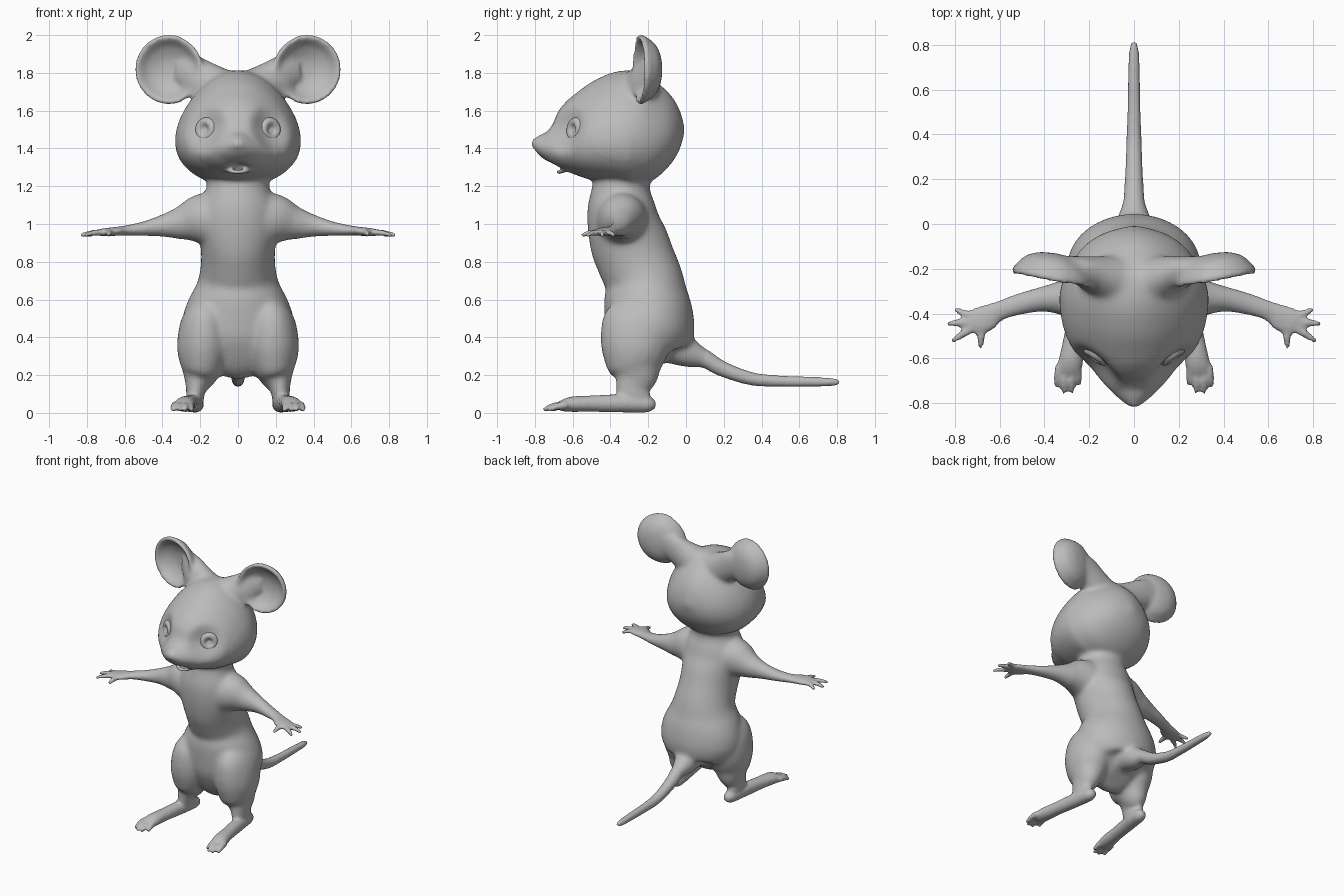
import bpy, bmesh, math
from mathutils import Vector

cube = bpy.data.objects.get("Cube")
if cube:
    bpy.data.objects.remove(cube, do_unlink=True)

grey = bpy.data.materials.new("soft grey")
grey.use_nodes = True
grey.diffuse_color = (0.5, 0.5, 0.5, 1)
grey.node_tree.nodes["Principled BSDF"].inputs["Base Color"].default_value = grey.diffuse_color

X, Y = Vector((1, 0, 0)), Vector((0, 1, 0))


def refine(stations, steps):
    """Smooth curve through stations of any number of values."""
    out = []
    last = len(stations) - 1
    for i in range(last):
        p0, p1 = stations[max(i - 1, 0)], stations[i]
        p2, p3 = stations[i + 1], stations[min(i + 2, last)]
        for k in range(steps):
            t = k / steps
            out.append([b + 0.5 * t * (c - a + t * (2 * a - 5 * b + 4 * c - d + t * (3 * (b - c) + d - a)))
                        for a, b, c, d in zip(p0, p1, p2, p3)])
    out.append(list(stations[-1]))
    return out


def skin(bm, rings):
    """Closed surface over a list of rings."""
    loops = [[bm.verts.new(co) for co in ring] for ring in rings]
    n = len(loops[0])
    for a, b in zip(loops, loops[1:]):
        for i in range(n):
            j = (i + 1) % n
            bm.faces.new((a[i], a[j], b[j], b[i]))
    bm.faces.new(loops[0][::-1])
    bm.faces.new(loops[-1])


def tube(bm, stations, side=X, taper=0.0, n=32, steps=5):
    """Loft of ellipses; each station is x, y, z, half width along side, other half width."""
    path = refine(stations, steps)
    points = [Vector(p[:3]) for p in path]
    rings = []
    for i, p in enumerate(path):
        tangent = (points[min(i + 1, len(path) - 1)] - points[max(i - 1, 0)]).normalized()
        u = (side - tangent * side.dot(tangent)).normalized()
        v = tangent.cross(u)
        a, b = max(p[3], 0.004), max(p[4], 0.004)
        ring = []
        for k in range(n):
            c, s = math.cos(math.tau * k / n), math.sin(math.tau * k / n)
            ring.append(points[i] + u * (a * c * (1 - taper * s)) + v * (b * s))
        rings.append(ring)
    skin(bm, rings)


def revolve(bm, centre, normal, profile, n=40):
    """Turned shape; the profile is radius and height along the normal."""
    turn = Vector(normal).to_track_quat('Z', 'Y')
    rings = []
    for r, h in refine(profile, 4):
        r = max(r, 0.003)
        rings.append([Vector(centre) + turn @ Vector((r * math.cos(math.tau * k / n),
                                                      r * math.sin(math.tau * k / n), h))
                      for k in range(n)])
    skin(bm, rings)


def dent(bm, centre, radius, push):
    """Soft push of the surface near a point."""
    for v in bm.verts:
        d = (v.co - Vector(centre)).length / radius
        if d < 1:
            v.co += Vector(push) * (1 - d * d) ** 2


def finish(name, bm):
    bmesh.ops.recalc_face_normals(bm, faces=bm.faces)
    mesh = bpy.data.meshes.new(name)
    bm.to_mesh(mesh)
    bm.free()
    mesh.shade_smooth()
    mesh.materials.append(grey)
    obj = bpy.data.objects.new(name, mesh)
    bpy.context.scene.collection.objects.link(obj)
    return obj


body = bmesh.new()

# head, from the back of the skull to the nose: y, centre z, half width, half height
skull = [(-.008, 1.5, .02, .02), (-.04, 1.5, .13, .12), (-.1, 1.5, .22, .205), (-.2, 1.5, .29, .285),
         (-.3, 1.505, .322, .31), (-.4, 1.49, .322, .29), (-.5, 1.465, .3, .25), (-.59, 1.44, .255, .205),
         (-.67, 1.42, .178, .14), (-.73, 1.417, .115, .085), (-.78, 1.425, .062, .048), (-.815, 1.432, .018, .016)]
tube(body, [(0, y, z, a, b) for y, z, a, b in skull], taper=0.22, n=56)

# eye hollows and mouth
for s in (1, -1):
    dent(body, (.172 * s, -.63, 1.5), .15, (-.03 * s, .045, 0))
dent(body, (0, -.68, 1.3), .07, (0, .03, .02))
tube(body, [(-.08, -.61, 1.285, .01, .01), (-.04, -.655, 1.28, .014, .012), (0, -.67, 1.275, .015, .013),
            (.04, -.655, 1.28, .014, .012), (.08, -.61, 1.285, .01, .01)], side=Y, n=12)

# torso: z, centre y, half width, half depth
trunk = [(.25, -.14, .08, .12), (.3, -.17, .22, .19), (.4, -.185, .29, .23), (.5, -.195, .295, .235),
         (.6, -.21, .262, .225), (.7, -.222, .212, .207), (.8, -.262, .196, .207), (.9, -.3, .2, .208),
         (1, -.33, .215, .193), (1.1, -.343, .205, .178), (1.2, -.343, .165, .152), (1.32, -.33, .18, .15)]
tube(body, [(0, y, z, a, b) for z, y, a, b in trunk], n=48)

# tail: y, z, radius
tail = [(-.08, .36, .1), (.02, .315, .078), (.1, .285, .05), (.2, .23, .041), (.35, .18, .035),
        (.5, .168, .03), (.65, .165, .027), (.77, .163, .022), (.815, .163, .01)]
tube(body, [(0, y, z, r, r) for y, z, r in tail], n=20)

ear_profile = [(0, -.09), (.08, -.08), (.14, -.05), (.176, 0), (.184, .02), (.174, .036),
               (.155, .025), (.12, -.01), (.06, -.038), (0, -.045)]

for s in (1, -1):
    # ear dish and its root
    revolve(body, (.36 * s, -.22, 1.818), (.2 * s, -1, 0), ear_profile)
    tube(body, [(.06 * s, -.26, 1.69, .12, .12), (.17 * s, -.225, 1.75, .085, .11),
                (.25 * s, -.195, 1.8, .055, .1), (.32 * s, -.17, 1.82, .03, .08)], side=Y)

    # arm: x, y, z, half depth, half height
    arm = [(.08, -.34, 1.02, .15, .15), (.2, -.335, 1.025, .125, .135), (.3, -.33, 1.005, .085, .09),
           (.4, -.335, .99, .057, .058), (.5, -.355, .975, .048, .038), (.6, -.387, .965, .044, .026),
           (.66, -.42, .96, .06, .023), (.71, -.44, .956, .06, .021), (.735, -.45, .955, .04, .015)]
    tube(body, [(s * x, y, z, a, b) for x, y, z, a, b in arm], side=Y)

    # fingers fanned out from the palm
    for x, y in ((.8, -.38), (.835, -.445), (.815, -.525), (.685, -.555)):
        root, tip = Vector((.68 * s, -.435, .957)), Vector((x * s, y, .94))
        mid = root.lerp(tip, .6) + Vector((0, 0, .006))
        side = (tip - root).cross(Vector((0, 0, 1))).normalized()
        tube(body, [(*root, .024, .018), (*mid, .018, .016), (*tip, .011, .01)], side=side, n=14)

    # thigh and ankle
    leg = [(.15, -.23, .56, .08, .14), (.175, -.25, .48, .125, .19), (.182, -.268, .36, .14, .185),
           (.19, -.272, .26, .122, .155), (.205, -.268, .19, .09, .12), (.222, -.283, .13, .056, .088),
           (.226, -.275, .08, .046, .088), (.226, -.265, .03, .04, .08)]
    tube(body, [(s * x, *rest) for x, *rest in leg])

    # long foot
    foot = [(.22, -.16, .04, .018, .018), (.222, -.2, .045, .042, .042), (.235, -.3, .05, .047, .048),
            (.25, -.4, .05, .046, .047), (.265, -.5, .049, .047, .043), (.28, -.6, .046, .054, .041),
            (.29, -.655, .038, .054, .03), (.293, -.68, .034, .035, .016)]
    tube(body, [(s * x, *rest) for x, *rest in foot])

    # toes
    for x, y in ((.243, -.72), (.277, -.755), (.313, -.757), (.346, -.73)):
        base = .293 + (x - .293) * .8
        tube(body, [(s * base, -.63, .042, .018, .02), (s * (base + x) / 2, y + .05, .034, .017, .019),
                    (s * x, y, .013, .011, .011)], n=14)

# fuse everything into one skin
mouse = finish("body", body)
remesh = mouse.modifiers.new("fuse", 'REMESH')
remesh.mode = 'VOXEL'
remesh.voxel_size = 0.0105
bpy.context.view_layer.update()
graph = bpy.context.evaluated_depsgraph_get()
fused = bpy.data.meshes.new_from_object(mouse.evaluated_get(graph))
mouse.modifiers.clear()
mouse.data = fused
fused.name = "body"
fused.materials.clear()
fused.materials.append(grey)
fused.shade_smooth()

# soften the joints of the trunk more than the thin parts
group = mouse.vertex_groups.new(name="trunk")
group.add([v.index for v in fused.vertices
           if abs(v.co.x) < .3 and v.co.z > .12 and -.62 < v.co.y < .12], 1.0, 'REPLACE')
soft = mouse.modifiers.new("soften joints", 'SMOOTH')
soft.iterations = 28
soft.vertex_group = "trunk"
even = mouse.modifiers.new("even skin", 'SMOOTH')
even.iterations = 4

# eyes with a hollow pupil
eye_profile = [(0, .002), (.014, .004), (.03, .015), (.045, .018), (.058, .01), (.068, -.008), (.07, -.03), (.03, -.05)]
for s, name in ((1, "left_eye"), (-1, "right_eye")):
    eye = bmesh.new()
    revolve(eye, (.172 * s, -.59, 1.5), (.56 * s, -.82, .1), eye_profile)
    finish(name, eye)
